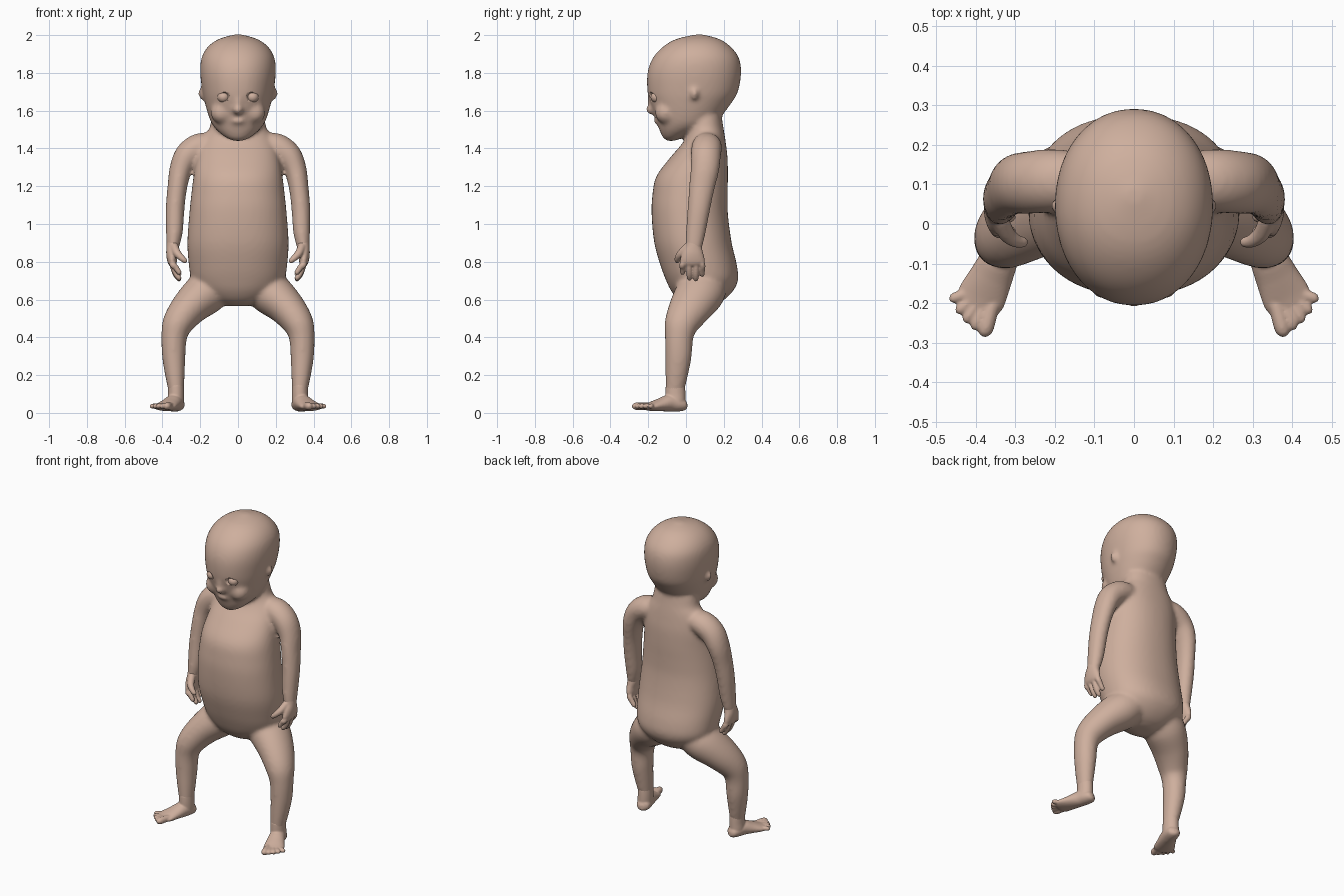
import bpy, bmesh, math
from mathutils import Vector, Matrix

skin = bpy.data.materials.new("skin")
skin.diffuse_color = (0.62, 0.43, 0.34, 1)
Z = Vector((0, 0, 1))
Y = Vector((0, 1, 0))


def spline(rows, n=4):
    """Catmull-Rom resampling of rows of numbers."""
    out = []
    for i in range(len(rows) - 1):
        p0, p1 = rows[max(i - 1, 0)], rows[i]
        p2, p3 = rows[i + 1], rows[min(i + 2, len(rows) - 1)]
        for k in range(n):
            t = k / n
            out.append([0.5 * (2 * b + (c - a) * t + (2 * a - 5 * b + 4 * c - d) * t * t
                               + (3 * b - a - 3 * c + d) * t ** 3)
                        for a, b, c, d in zip(p0, p1, p2, p3)])
    return out + [list(rows[-1])]


def loft(bm, rows, ref=Y, axis=None, side=1, power=2.0, seg=32):
    """Closed tube through rows (x, y, z, half width, half depth along ref)."""
    rows = spline(rows)
    rings = []
    for i, (x, y, z, a, b) in enumerate(rows):
        nxt, prv = rows[min(i + 1, len(rows) - 1)], rows[max(i - 1, 0)]
        t = axis or (Vector(nxt[:3]) - Vector(prv[:3])).normalized()
        v = (ref - t * ref.dot(t)).normalized()
        u = v.cross(t)
        ring = []
        for k in range(seg):
            c, s = math.cos(2 * math.pi * k / seg), math.sin(2 * math.pi * k / seg)
            c = math.copysign(abs(c) ** (2 / power), c)
            s = math.copysign(abs(s) ** (2 / power), s)
            p = Vector((x, y, z)) + u * c * max(a, .002) + v * s * max(b, .002)
            ring.append(bm.verts.new((p.x * side, p.y, p.z)))
        rings.append(ring)
    for r, q in zip(rings, rings[1:]):
        for k in range(seg):
            bm.faces.new((r[k], r[(k + 1) % seg], q[(k + 1) % seg], q[k]))
    bm.faces.new(rings[0])
    bm.faces.new(rings[-1])


def column(bm, rows, power):
    """Upright loft from rows (z, half width, front y, back y)."""
    loft(bm, [(0, (f + k) / 2, z, w, (k - f) / 2) for z, w, f, k in rows],
         axis=Z, power=power, seg=48)


def ball(bm, centre, size):
    m = Matrix.Translation(centre) @ Matrix.Diagonal((*size, 1))
    bmesh.ops.create_uvsphere(bm, u_segments=24, v_segments=16, radius=1, matrix=m)


def finish(name, bm, voxel=0, smooth=0):
    bmesh.ops.recalc_face_normals(bm, faces=bm.faces[:])
    me = bpy.data.meshes.new(name)
    for f in bm.faces:
        f.smooth = True
    bm.to_mesh(me)
    bm.free()
    me.materials.append(skin)
    ob = bpy.data.objects.new(name, me)
    bpy.context.collection.objects.link(ob)
    if voxel:
        m = ob.modifiers.new("fuse", 'REMESH')
        m.mode, m.voxel_size, m.use_smooth_shade = 'VOXEL', voxel, True
        m = ob.modifiers.new("soften", 'SMOOTH')
        m.factor, m.iterations = 0.5, smooth
    return ob


# Body: torso, neck, head, arms and legs fused into one skin
body = bmesh.new()
column(body, [(.565, .05, .03, .13), (.59, .13, -.03, .19), (.64, .20, -.075, .245),
              (.70, .245, -.105, .275), (.78, .26, -.135, .27), (.90, .268, -.168, .242),
              (1.05, .258, -.182, .222), (1.15, .248, -.178, .22), (1.25, .236, -.158, .222),
              (1.35, .22, -.085, .22), (1.42, .20, -.025, .212), (1.47, .175, .005, .205),
              (1.51, .15, .01, .198), (1.56, .14, .01, .19), (1.62, .12, .02, .18)], 2.2)
column(body, [(1.44, .02, -.10, -.06), (1.455, .06, -.12, -.02), (1.49, .105, -.138, .06),
              (1.53, .138, -.152, .15), (1.58, .158, -.17, .195), (1.64, .175, -.19, .24),
              (1.70, .188, -.204, .275), (1.80, .200, -.204, .292), (1.88, .193, -.175, .28),
              (1.94, .158, -.12, .235), (1.98, .10, -.05, .175), (2.003, .02, .05, .09)], 2.1)
# Nose, lips and brow
ball(body, (0, -.178, 1.605), (.028, .036, .026))
ball(body, (0, -.178, 1.64), (.017, .03, .045))
ball(body, (0, -.143, 1.545), (.042, .03, .018))
for s in (1, -1):
    # Ear
    ball(body, (s * .186, .045, 1.69), (.026, .024, .034))
    # Cheek
    ball(body, (s * .085, -.105, 1.59), (.06, .06, .06))
    # Arm
    loft(body, [(.12, .11, 1.42, .06, .07), (.20, .11, 1.41, .072, .08),
                (.265, .105, 1.365, .07, .08), (.303, .10, 1.29, .060, .076),
                (.322, .083, 1.19, .052, .068), (.333, .068, 1.08, .050, .060),
                (.337, .052, .96, .045, .053), (.345, .042, .88, .034, .044),
                (.346, .038, .85, .028, .036)], side=s)
    # Leg
    loft(body, [(.10, .10, .68, .10, .12), (.17, .075, .635, .115, .13),
                (.255, .025, .56, .098, .115), (.318, -.022, .475, .082, .092),
                (.338, -.036, .40, .068, .075), (.340, -.04, .30, .062, .070),
                (.334, -.05, .20, .052, .060), (.328, -.058, .12, .042, .050),
                (.328, -.058, .06, .040, .045)], side=s)
body = finish("body", body, .011, 10)

# Eye sockets cut into the face, with eyeballs set inside
for s, label in ((1, "left"), (-1, "right")):
    bm = bmesh.new()
    ball(bm, (s * .077, -.203, 1.672), (.034, .04, .030))
    cutter = finish(label + "_eye_socket_cutter", bm)
    cutter.hide_render = True
    cutter.hide_set(True)
    m = body.modifiers.new("socket", 'BOOLEAN')
    m.operation, m.object, m.solver = 'DIFFERENCE', cutter, 'EXACT'
    bm = bmesh.new()
    ball(bm, (s * .077, -.155, 1.672), (.032, .032, .030))
    finish(label + "_eye", bm)

for s, label in ((1, "left"), (-1, "right")):
    # Hand: palm, four curled fingers and a thumb
    bm = bmesh.new()
    loft(bm, [(.345, .042, .93, .03, .036), (.345, .04, .88, .034, .044),
              (.350, .036, .84, .030, .058), (.348, .034, .80, .025, .066),
              (.344, .034, .78, .016, .05)], side=s)
    for y, tip in ((-.018, .735), (.018, .705), (.052, .70), (.085, .725)):
        loft(bm, [(.350, .6 * y + .014, .82, .017, .017), (.345, y, .785, .018, .017),
                  (.330, y, tip + .035, .016, .016), (.310, y, tip + .006, .013, .013),
                  (.304, y, tip, .005, .006)], side=s, seg=16)
    loft(bm, [(.338, .01, .88, .022, .022), (.322, -.025, .845, .021, .021),
              (.298, -.043, .82, .017, .017), (.278, -.046, .803, .013, .013),
              (.271, -.046, .798, .005, .005)], side=s, seg=16)
    finish(label + "_hand", bm, .005, 4)

    # Foot: ankle, sole and five toes
    bm = bmesh.new()
    loft(bm, [(.329, -.056, .15, .042, .051), (.328, -.056, .10, .043, .053),
              (.330, -.056, .05, .043, .052), (.330, -.056, .02, .03, .04)], side=s)
    loft(bm, [(.314, .004, .04, .012, .014), (.318, -.008, .04, .034, .028),
              (.325, -.035, .045, .043, .038), (.340, -.085, .052, .048, .045),
              (.362, -.135, .043, .055, .035), (.385, -.183, .034, .062, .024),
              (.395, -.208, .032, .056, .018), (.40, -.22, .032, .04, .01)],
         ref=Z, side=s)
    toes = [((.362, -.215), (.381, -.284), .020), ((.383, -.215), (.406, -.267), .015),
            ((.402, -.207), (.428, -.248), .0145), ((.417, -.195), (.448, -.224), .014),
            ((.427, -.175), (.466, -.192), .0135)]
    for (x0, y0), (x1, y1), r in toes:
        mx, my = x0 + .75 * (x1 - x0), y0 + .75 * (y1 - y0)
        loft(bm, [(x0 - .01, y0 + .02, .034, r, r), (x0, y0, .036, r, r),
                  (mx, my, .035, r, r), (x1, y1, .031, r * .4, r * .4)],
             ref=Z, side=s, seg=16)
    finish(label + "_foot", bm, .005, 4)
